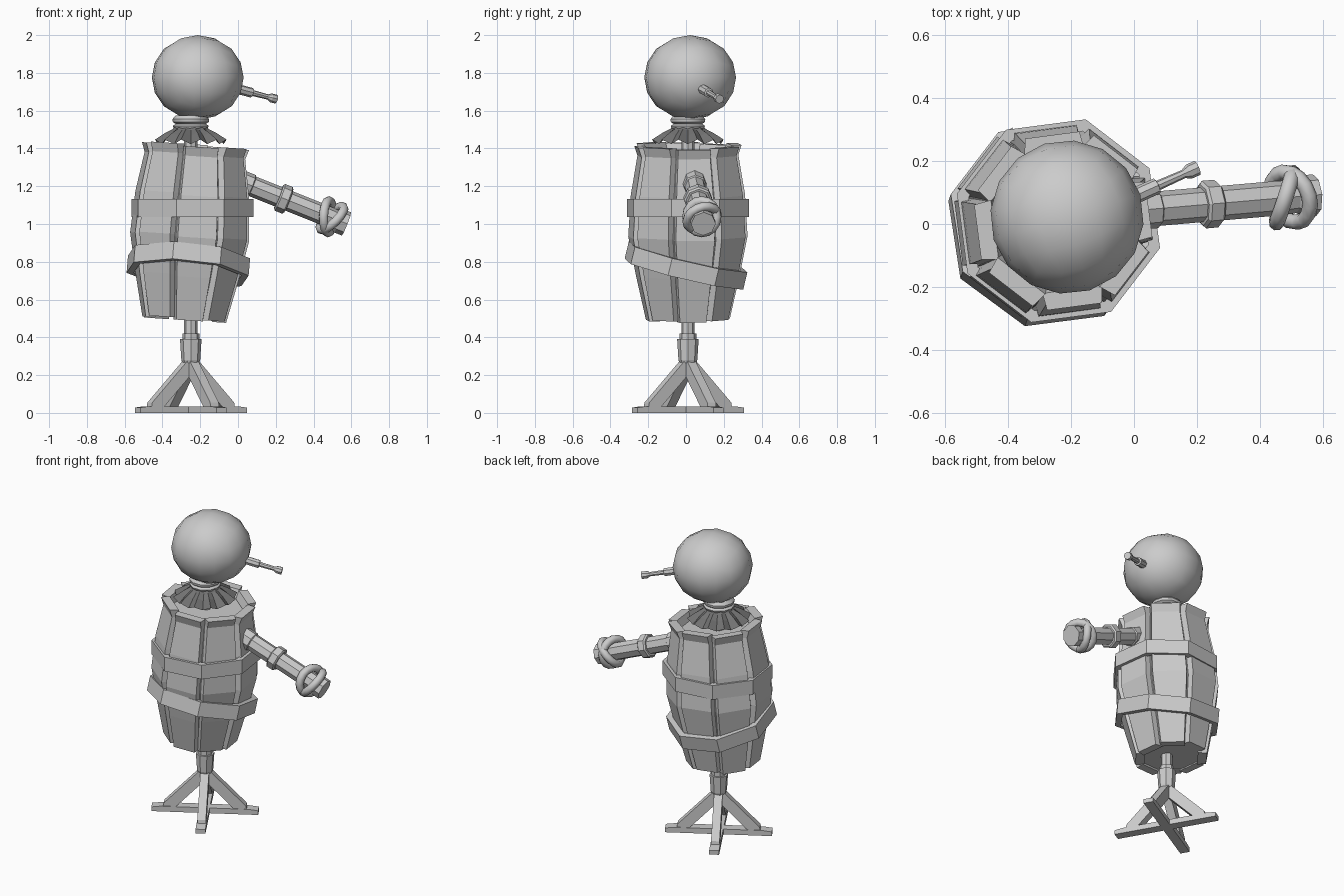
import bpy, bmesh, math
from mathutils import Vector, Matrix

cube = bpy.data.objects.get("Cube")
if cube:
    bpy.data.objects.remove(cube, do_unlink=True)


def make_material(name, value):
    mat = bpy.data.materials.new(name)
    mat.use_nodes = True
    colour = (value, value, value, 1)
    mat.diffuse_color = colour
    mat.node_tree.nodes["Principled BSDF"].inputs["Base Color"].default_value = colour
    return mat


GREY = make_material("plain grey", 0.6)
DARK = make_material("dark grey", 0.17)
AXIS = Vector((-0.25, 0.01, 0))


def finish(name, bm, matrix=None, mat=GREY, smooth=None):
    bmesh.ops.recalc_face_normals(bm, faces=bm.faces)
    if matrix:
        bm.transform(matrix)
    mesh = bpy.data.meshes.new(name)
    bm.to_mesh(mesh)
    bm.free()
    mesh.materials.append(mat)
    obj = bpy.data.objects.new(name, mesh)
    bpy.context.collection.objects.link(obj)
    if smooth:
        bpy.ops.object.select_all(action="DESELECT")
        bpy.context.view_layer.objects.active = obj
        obj.select_set(True)
        bpy.ops.object.shade_smooth_by_angle(angle=math.radians(smooth))
    return obj


def loft(bm, rings, caps=True, closed=False):
    """Skin a list of vertex rings."""
    rows = [[bm.verts.new(p) for p in ring] for ring in rings]
    n = len(rows[0])
    pairs = list(zip(rows, rows[1:])) + ([(rows[-1], rows[0])] if closed else [])
    for a, b in pairs:
        for i in range(n):
            j = (i + 1) % n
            bm.faces.new((a[i], a[j], b[j], b[i]))
    if caps and not closed:
        bm.faces.new(rows[0])
        bm.faces.new(rows[-1])


def ring(r, z, sides=8, turn=0.0):
    steps = [turn + math.tau * i / sides for i in range(sides)]
    return [(r * math.cos(a), r * math.sin(a), z) for a in steps]


def turned(name, profile, matrix, sides=8, turn=0.0, smooth=None, closed=False):
    """Lathe a (radius, height) profile with few sides."""
    bm = bmesh.new()
    loft(bm, [ring(r, z, sides, turn) for r, z in profile], closed=closed)
    return finish(name, bm, matrix, smooth=smooth)


def along(start, end):
    """Matrix whose z axis runs from start towards end."""
    d = Vector(end) - Vector(start)
    return Matrix.Translation(start) @ d.to_track_quat("Z", "Y").to_matrix().to_4x4()


at_axis = Matrix.Translation(AXIS)

# Crossed foot: four beams, each with a sloping brace
for k in range(4):
    spin = at_axis @ Matrix.Rotation(math.radians(30 + 90 * k), 4, "Z")
    bm = bmesh.new()
    outline = [(0, 0), (0.325, 0), (0.325, 0.028), (0.27, 0.035), (0, 0.035)]
    loft(bm, [[(x, y, z) for x, z in outline] for y in (-0.03, 0.03)])
    finish("foot_beam", bm, spin)
    bm = bmesh.new()
    outline = [(0.18, 0.03), (0.255, 0.03), (0.25, 0.055), (0.035, 0.275), (0, 0.275), (0, 0.215)]
    loft(bm, [[(x, y, z) for x, z in outline] for y in (-0.026, 0.026)])
    finish("foot_brace", bm, spin)

# Post, sleeve and ring
turned("post", [(0.035, 0.25), (0.035, 1.52)], at_axis)
turned("post_sleeve", [(0.045, 0.265), (0.05, 0.28), (0.057, 0.39)], at_axis)
turned("post_ring", [(0.045, 0.385), (0.045, 0.42)], at_axis)

# Barrel, leaning slightly
FACE = math.radians(7.5)
CORNER = math.radians(30)
lean = (Matrix.Translation((-0.255, 0.01, 0.95))
        @ Matrix.Rotation(0.065, 4, "Y") @ Matrix.Translation((0, 0, -0.95)))
OUTER = [(0.215, 0.49), (0.265, 0.72), (0.305, 0.93), (0.292, 1.15), (0.258, 1.36), (0.275, 1.41)]
for k in range(8):
    bm = bmesh.new()
    rings = []
    for i, (r, z) in enumerate(OUTER):
        w, inner = 0.365 * min(r, 0.262 if i == 5 else 1), r - 0.055
        rings.append([(r, -w + 0.008, z), (r, w - 0.008, z), (inner, w, z), (inner, -w, z)])
    loft(bm, rings)
    lift = Matrix.Translation((0, 0, 0.006 * (k % 3)))
    finish("barrel_stave", bm, lean @ Matrix.Rotation(FACE + k * math.pi / 4, 4, "Z") @ lift)
core = [((r - 0.035) / math.cos(math.pi / 8), z) for r, z in OUTER[:-1]]
core[0] = (core[0][0], 0.505)
turned("barrel_core", core, lean, turn=CORNER)

# Two octagonal hoops, the lower one slipped
hoop = [(0.334, -0.047), (0.334, 0.047), (0.295, 0.047), (0.295, -0.047)]
turned("upper_hoop", hoop, Matrix.Translation((-0.24, 0.01, 1.085)), turn=CORNER, closed=True)
slip = (Matrix.Translation((-0.263, 0, 0.78)) @ Matrix.Rotation(0.085, 4, "Y")
        @ Matrix.Rotation(-0.235, 4, "X"))
turned("lower_hoop", hoop, slip, turn=CORNER, closed=True)

# Ragged cloth collar
bm = bmesh.new()
rings = []
for r, z, wave in [(0.07, 1.53, 0), (0.095, 1.5, 0.006), (0.135, 1.475, 0.012), (0.185, 1.435, 0.02)]:
    row = []
    for i, (x, y, h) in enumerate(ring(r, z, 24)):
        s = wave * (1 if i % 2 else -1)
        row.append((x * (1 + s * 3), y * (1 + s * 3), h + s * 0.6))
    rings.append(row)
loft(bm, rings, caps=False)
finish("collar", bm, at_axis, DARK)

# Neck rope
turned("neck", [(0.07, 1.49), (0.09, 1.505), (0.095, 1.52), (0.08, 1.53),
                (0.095, 1.54), (0.097, 1.555), (0.08, 1.575)],
       at_axis, sides=10, smooth=40)

# Rounded head
bm = bmesh.new()
bmesh.ops.create_cube(bm, size=2)
bmesh.ops.subdivide_edges(bm, edges=bm.edges[:], cuts=3, use_grid_fill=True)
for v in bm.verts:
    v.co = Vector([math.tan(c * math.pi / 4) for c in v.co]).normalized()
    v.co = Vector((v.co.x * 0.244, v.co.y * 0.244, v.co.z * 0.224))
    if v.co.z < 0:
        v.co.xy *= 1 + 0.5 * v.co.z ** 2
finish("head", bm, Matrix.Translation((-0.213, 0.022, 1.776))
       @ Matrix.Rotation(0.3, 4, "Z"), smooth=60)

# Stick nose
turned("nose", [(0.026, -0.04), (0.026, 0.065), (0.016, 0.068), (0.014, 0.16),
                (0.024, 0.18), (0.024, 0.21)],
       along((0.015, 0.095, 1.71), (0.205, 0.18, 1.66)))

# Arm with cuff and flared end
SHOULDER, HAND = (0.03, 0.045, 1.218), (0.575, 0.092, 1.0)
arm = along(SHOULDER, HAND)
turned("arm", [(0.062, -0.06), (0.062, 0.045), (0.055, 0.05), (0.055, 0.47),
               (0.052, 0.52), (0.066, 0.545), (0.066, 0.588)], arm)
turned("arm_cuff", [(0.066, 0.2), (0.076, 0.208), (0.076, 0.25), (0.066, 0.258)], arm)


# Knotted rope: two crossing loops
def rope_loop(name, major, minor, tilt_x, tilt_y, offset):
    profile = [(major + minor * math.cos(a), minor * math.sin(a))
               for a in (math.tau * i / 8 for i in range(8))]
    place = (arm @ Matrix.Translation((0, 0, offset)) @ Matrix.Rotation(tilt_x, 4, "X")
             @ Matrix.Rotation(tilt_y, 4, "Y"))
    turned(name, profile, place, sides=16, smooth=60, closed=True)


rope_loop("rope_loop_front", 0.084, 0.025, 0.4, 0.25, 0.505)
rope_loop("rope_loop_back", 0.084, 0.025, -0.35, -0.4, 0.485)
